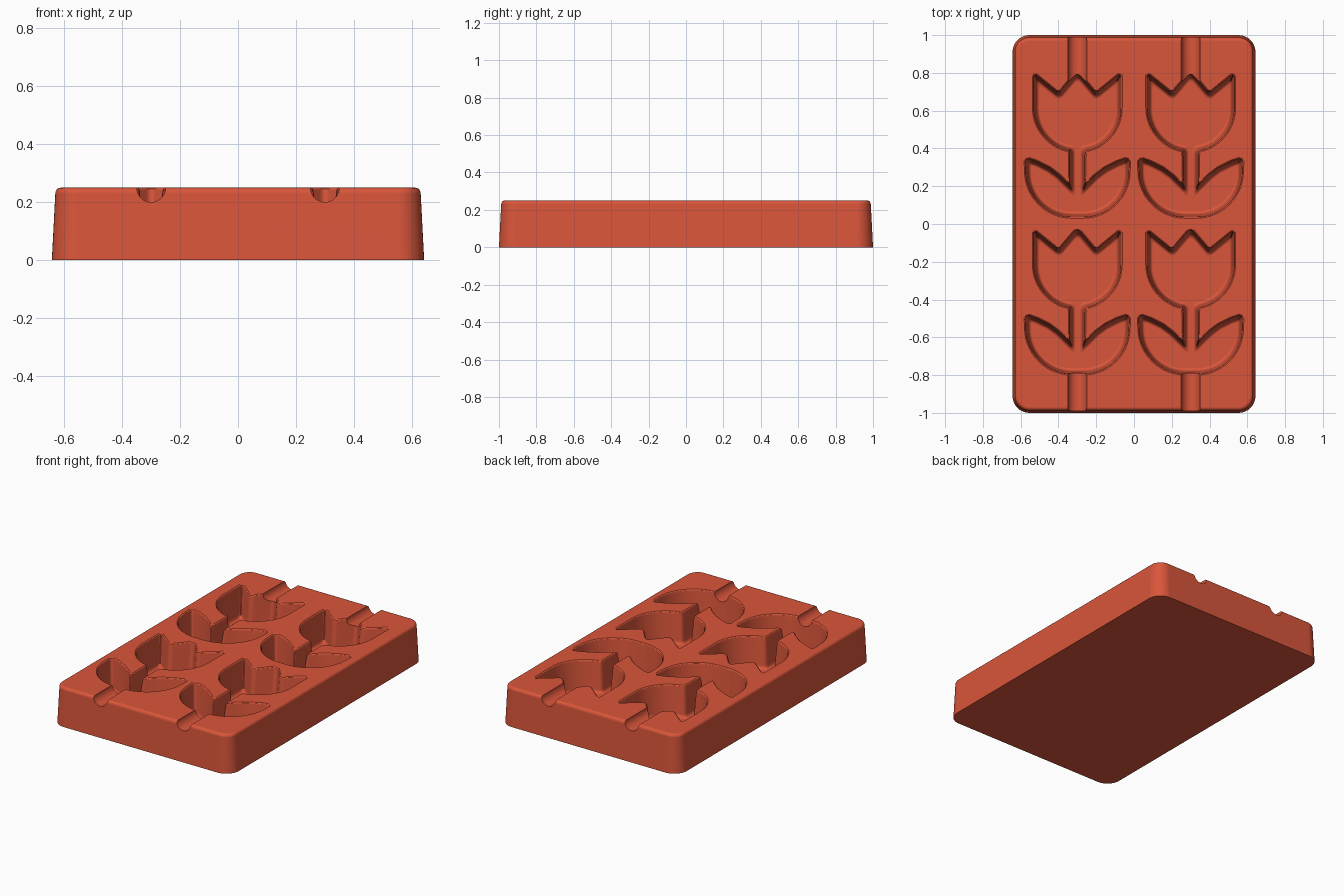
import bpy, bmesh, math
from mathutils import Vector

cube = bpy.data.objects.get("Cube")
if cube:
    bpy.data.objects.remove(cube, do_unlink=True)

TOP = 0.25
COLUMN_X = 0.3
ROW_STEP = 0.83

mat = bpy.data.materials.new("terracotta_red")
mat.use_nodes = True
colour = (0.70, 0.092, 0.043, 1)
mat.diffuse_color = colour
mat.node_tree.nodes["Principled BSDF"].inputs["Base Color"].default_value = colour


def arc(cx, cy, r, start, end, n):
    angles = [math.radians(start + (end - start) * i / n) for i in range(n + 1)]
    return [Vector((cx + r * math.cos(a), cy + r * math.sin(a))) for a in angles]


def inset(points, d):
    """Move a counter-clockwise outline inwards by d with mitred corners."""
    result = []
    for i, p in enumerate(points):
        u = (p - points[i - 1]).normalized()
        v = (points[(i + 1) % len(points)] - p).normalized()
        n1, n2 = Vector((-u.y, u.x)), Vector((-v.y, v.x))
        result.append(p + (n1 + n2) * d / (1 + n1.dot(n2)))
    return result


def find_corners(points):
    flags = []
    for i, p in enumerate(points):
        u, v = p - points[i - 1], points[(i + 1) % len(points)] - p
        flags.append(u.angle(v) > math.radians(30))
    return flags


def round_corners(points, flags, cut):
    """Replace each flagged corner with a small curve."""
    result = []
    for i, p in enumerate(points):
        if not flags[i]:
            result.append(p)
            continue
        u, v = points[i - 1] - p, points[(i + 1) % len(points)] - p
        a = p + u.normalized() * min(cut, 0.45 * u.length)
        b = p + v.normalized() * min(cut, 0.45 * v.length)
        for k in range(6):
            t = k / 5
            result.append(a * (1 - t) ** 2 + p * 2 * t * (1 - t) + b * t * t)
    return result


def loft(bm, rings, offset=(0, 0)):
    """Closed solid through stacked rings of (outline, z), bottom to top."""
    loops = [[bm.verts.new((p.x + offset[0], p.y + offset[1], z)) for p in pts]
             for pts, z in rings]
    n = len(loops[0])
    for low, high in zip(loops, loops[1:]):
        for i in range(n):
            j = (i + 1) % n
            bm.faces.new((low[i], low[j], high[j], high[i]))
    bm.faces.new(loops[0][::-1])
    bm.faces.new(loops[-1])


def make_object(name, bm):
    bmesh.ops.recalc_face_normals(bm, faces=bm.faces)
    mesh = bpy.data.meshes.new(name)
    bm.to_mesh(mesh)
    bm.free()
    mesh.materials.append(mat)
    obj = bpy.data.objects.new(name, mesh)
    bpy.context.collection.objects.link(obj)
    return obj


# Tray block: rounded rectangle, tapered sides, softened top edge
def tray_outline(d):
    hx, hy, r = 0.643 - d, 1.0 - d, 0.09 - d
    pts = []
    for k, (sx, sy) in enumerate(((1, 1), (-1, 1), (-1, -1), (1, -1))):
        pts += arc(sx * (hx - r), sy * (hy - r), r, 90 * k, 90 * k + 90, 10)
    return pts


fillet = 0.02
rings = [(tray_outline(0), 0)]
for k in range(6):
    a = math.radians(18 * k)
    rings.append((tray_outline(0.012 + fillet * (1 - math.cos(a))),
                  TOP - fillet + fillet * math.sin(a)))
bm = bmesh.new()
loft(bm, rings)
tray = make_object("flower_mould_tray", bm)

# Flower outline, right half: leaves, stem, then bloom
stem = 0.047
half = arc(0.03, 0.28, 0.25, -90, 0, 14)
half += [Vector(p) for p in ((0.283, 0.362), (0.21, 0.337), (0.14, 0.302),
                             (0.09, 0.264), (stem, 0.222))]
half += arc(0, 0.615, 0.238, -math.degrees(math.acos(stem / 0.238)), 0, 14)
half += [Vector(p) for p in ((0.238, 0.815), (0.10, 0.703))]
flower = half + [Vector((0, 0.82))] + [Vector((-p.x, p.y)) for p in reversed(half)]
flags = find_corners(flower)

# Pocket section: flat floor, rounded foot, drafted wall, eased lip
section = [(0.038, 0.05), (0.030, 0.053), (0.024, 0.060), (0.020, 0.072),
           (0.008, 0.238), (0.005, 0.246), (0.0, TOP), (0.0, TOP + 0.03)]
rings = [(round_corners(inset(flower, d), flags, 0.028), z) for d, z in section]
bm = bmesh.new()
for x in (-COLUMN_X, COLUMN_X):
    for y in (0, -ROW_STEP):
        loft(bm, rings, (x, y))
pockets = make_object("flower_pocket_cutter", bm)

# Half-round stick grooves running out through both ends
bm = bmesh.new()
for x in (-COLUMN_X, COLUMN_X):
    for y0, y1 in ((-1.05, -0.76), (0.755, 1.05)):
        profile = arc(x, TOP, 0.05, 180, 360, 16)
        profile += [Vector((x + 0.05, TOP + 0.05)), Vector((x - 0.05, TOP + 0.05))]
        ends = [[bm.verts.new((p.x, y, p.y)) for p in profile] for y in (y0, y1)]
        for i in range(len(profile)):
            j = (i + 1) % len(profile)
            bm.faces.new((ends[0][i], ends[0][j], ends[1][j], ends[1][i]))
        bm.faces.new(ends[0])
        bm.faces.new(ends[1][::-1])
grooves = make_object("stick_groove_cutter", bm)

# Carve the tray
bpy.ops.object.select_all(action='DESELECT')
bpy.context.view_layer.objects.active = tray
tray.select_set(True)
for cutter in (pockets, grooves):
    cutter.hide_render = True
    mod = tray.modifiers.new("carve", 'BOOLEAN')
    mod.operation = 'DIFFERENCE'
    mod.solver = 'EXACT'
    mod.object = cutter
    bpy.ops.object.modifier_apply(modifier=mod.name)
    bpy.data.objects.remove(cutter, do_unlink=True)

bpy.ops.object.shade_smooth_by_angle(angle=math.radians(30))
weighted = tray.modifiers.new("weighted_normals", 'WEIGHTED_NORMAL')
weighted.keep_sharp = True
